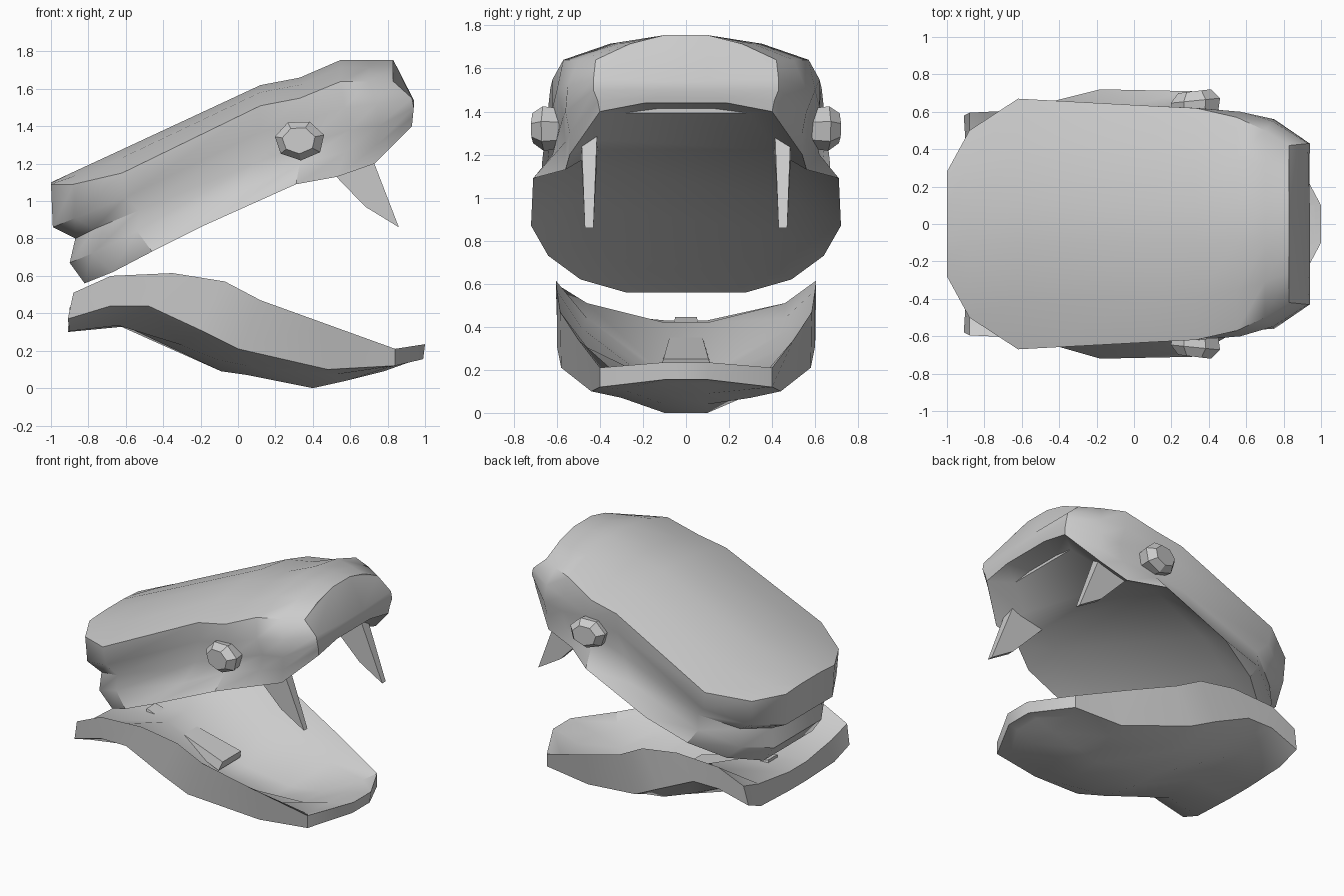
import bpy, bmesh, math

if "Cube" in bpy.data.objects:
    bpy.data.objects.remove(bpy.data.objects["Cube"])


def finish(name, bm, angle=38):
    bmesh.ops.remove_doubles(bm, verts=bm.verts, dist=0.0005)
    bmesh.ops.dissolve_degenerate(bm, edges=bm.edges, dist=0.0005)
    bmesh.ops.recalc_face_normals(bm, faces=bm.faces)
    me = bpy.data.meshes.new(name)
    bm.to_mesh(me)
    bm.free()
    ob = bpy.data.objects.new(name, me)
    bpy.context.collection.objects.link(ob)
    bpy.ops.object.select_all(action='DESELECT')
    bpy.context.view_layer.objects.active = ob
    ob.select_set(True)
    bpy.ops.object.shade_smooth_by_angle(angle=math.radians(angle))
    return ob


def mirrored_loft(name, rows, curved_back=False):
    """Half sections (y > 0) are mirrored into closed rings, lofted, and capped."""
    bm = bmesh.new()
    left = [[bm.verts.new(p) for p in r] for r in rows]
    right = [[bm.verts.new((p[0], -p[1], p[2])) for p in r] for r in rows]
    rings = [a + b[::-1] for a, b in zip(left, right)]
    n = len(rings[0])
    for r, s in zip(rings, rings[1:]):
        for i in range(n):
            j = (i + 1) % n
            bm.faces.new((r[i], r[j], s[j], s[i]))
    for k in (0, -1):
        a, b = left[k], right[k]
        if k == 0 and curved_back:
            # each half closes along its own curve, joined by a centre panel
            h = len(a) - 1
            for side in (a, b):
                for i in range(h // 2):
                    bm.faces.new((side[i], side[i + 1], side[h - i - 1], side[h - i]))
            bm.faces.new((a[0], b[0], b[h], a[h]))
        else:
            for i in range(len(a) - 1):
                bm.faces.new((a[i], a[i + 1], b[i + 1], b[i]))
    return finish(name, bm)


# Upper head: ridge, two cheek lines, groove and rim at stations from back to front
head = [
    [(-1, .28, 1.09), (-.99, .27, .86), (-.87, .25, .80), (-.90, .27, .67), (-.82, .28, .56)],
    [(-.88, .50, 1.09), (-.87, .49, .91), (-.77, .47, .85), (-.78, .48, .72), (-.67, .49, .62)],
    [(-.62, .67, 1.15), (-.60, .66, 1.02), (-.53, .625, .95), (-.54, .63, .84), (-.46, .64, .73)],
    [(.12, .63, 1.51), (.12, .62, 1.37), (.08, .595, 1.20), (.0, .64, 1.04), (-.18, .72, .87)],
    [(.33, .62, 1.55), (.34, .62, 1.42), (.35, .60, 1.30), (.33, .62, 1.20), (.31, .71, 1.09)],
    [(.55, .57, 1.64), (.57, .60, 1.50), (.60, .57, 1.38), (.57, .56, 1.26), (.53, .56, 1.13)],
    [(.70, .50, 1.64), (.74, .55, 1.52), (.75, .56, 1.40), (.74, .54, 1.30), (.73, .54, 1.20)],
    [(.83, .42, 1.64), (.93, .43, 1.55), (.94, .43, 1.50), (.935, .41, 1.45), (.93, .40, 1.40)],
    [(.83, .10, 1.755), (.94, .10, 1.54), (.938, .12, 1.50), (.935, .15, 1.46), (.93, .19, 1.44)],
]
crown = [1.10, 1.156, 1.276, 1.62, 1.66, 1.755, 1.755, 1.755, 1.755]
recess = [.05, .06, .07, .09, .11, .13, .12, .06, .04]
rows = []
for i, (row, top, deep) in enumerate(zip(head, crown, recess)):
    x, y, z = row[0]
    rx, ry, rz = row[-1]
    t = (x, .10, top)
    k = t if i == len(head) - 1 else (x, y * .62, z + (top - z) * .65)
    # recessed palate starting straight from the rim
    px = rx * .84
    palate = (px, ry * .72, rz + .45 * (px - rx) + deep)
    rows.append([t, k] + row + [palate])
mirrored_loft("upper_head", rows)

# Lower jaw: floor, inner slope, rim, side ridge, underside and keel
jaw = [
    [(-.90, .10, .43), (-.88, .42, .46), (-.88, .595, .51), (-.91, .58, .37), (-.90, .42, .305), (-.91, .10, .30)],
    [(-.50, .10, .42), (-.62, .46, .51), (-.68, .605, .60), (-.68, .60, .44), (-.64, .40, .335), (-.60, .10, .33)],
    [(-.10, .10, .18), (-.30, .46, .44), (-.35, .605, .615), (-.48, .60, .44), (-.30, .42, .23), (-.09, .10, .09)],
    [(.0, .10, .15), (-.05, .48, .39), (-.07, .60, .57), (-.2, .60, .31), (-.10, .40, .15), (.05, .10, .07)],
    [(.35, .10, .10), (.12, .47, .31), (.12, .585, .47), (0, .58, .21), (.05, .38, .12), (.40, .10, .0)],
    [(.60, .10, .13), (.48, .38, .20), (.48, .50, .34), (.48, .44, .10), (.50, .30, .07), (.58, .10, .04)],
    [(.80, .10, .18), (.78, .32, .18), (.84, .40, .21), (.84, .40, .12), (.80, .30, .11), (.78, .10, .09)],
    [(.96, .10, .22), (.97, .10, .225), (1.0, .10, .235), (.99, .10, .155), (.95, .10, .15), (.92, .10, .14)],
]
mirrored_loft("lower_jaw", jaw, curved_back=True)

# Airway flap on the jaw floor, widening towards its front
mirrored_loft("tongue_flap", [
    [(-.70, .05, .445), (-.70, .06, .40)],
    [(-.05, .105, .25), (-.07, .125, .19)],
])

# Fangs: tapered bent blades
outline = [((.86, .86), .02), ((.68, .97), .025), ((.42, 1.24), .04), ((.66, 1.38), .04)]
for side, label in ((1, "left"), (-1, "right")):
    bm = bmesh.new()
    a = [bm.verts.new((p[0], side * .45 + w, p[1])) for p, w in outline]
    b = [bm.verts.new((p[0], side * .45 - w, p[1])) for p, w in outline]
    bm.faces.new(a)
    bm.faces.new(b[::-1])
    for i in range(4):
        j = (i + 1) % 4
        bm.faces.new((a[i], b[i], b[j], a[j]))
    finish("fang_" + label, bm)

    # Eyes: low-sided knobs whose outer face tilts slightly
    bm = bmesh.new()
    rings = []
    for y, r, dx, tilt in ((.57, .12, 0, 0), (.66, .135, 0, .1), (.71, .09, -.005, .12)):
        rings.append([bm.verts.new((.33 + dx + r * math.cos(t), side * (y + tilt * r * math.cos(t)),
                                    1.325 + .8 * r * math.sin(t)))
                      for t in (math.tau * (i + .3) / 7 for i in range(7))])
    for r, s in zip(rings, rings[1:]):
        for i in range(7):
            j = (i + 1) % 7
            bm.faces.new((r[i], r[j], s[j], s[i]))
    bm.faces.new(rings[0])
    bm.faces.new(rings[-1])
    finish("eye_" + label, bm, 25)
